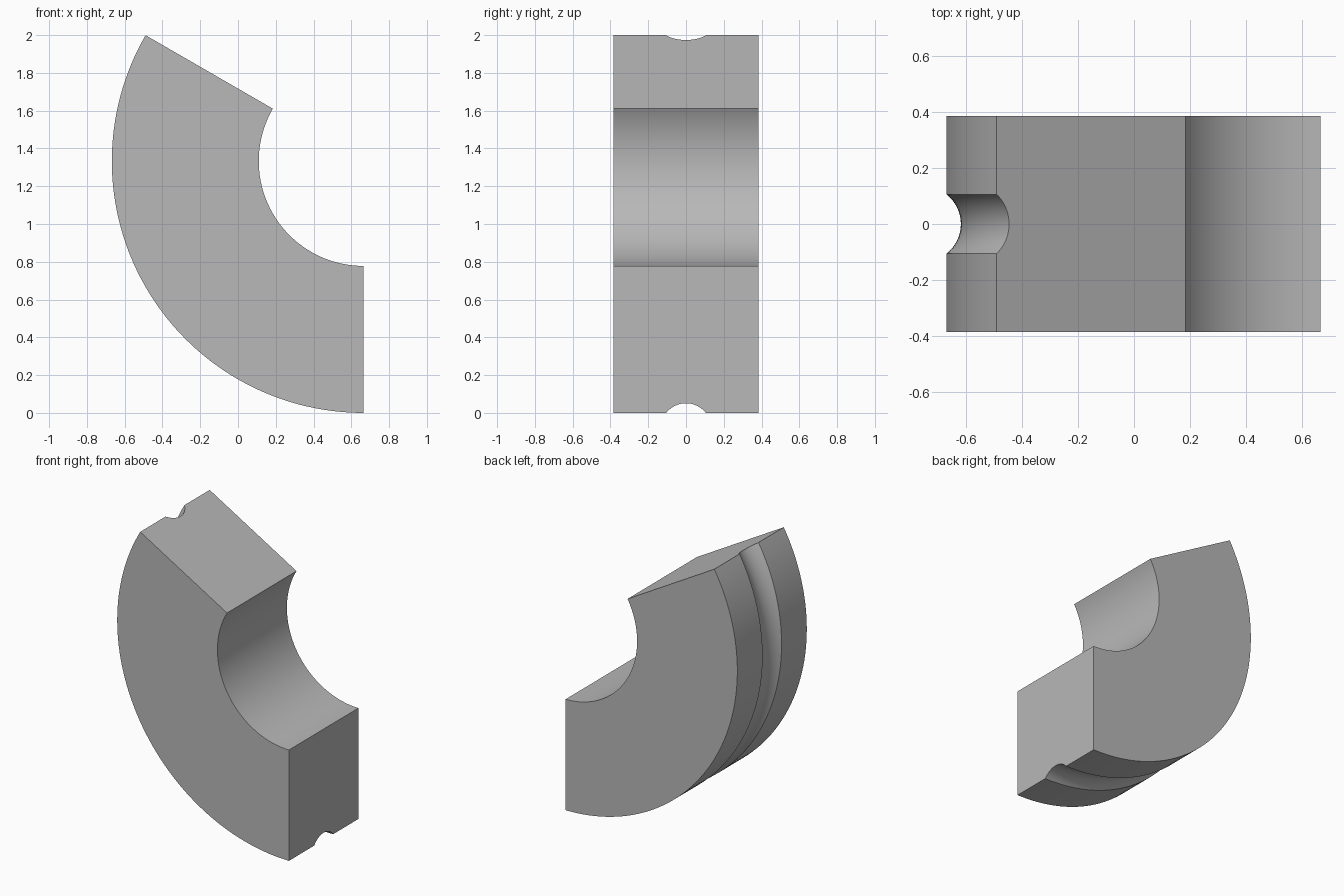
import bpy, bmesh
from math import radians, sin, cos, asin

if "Cube" in bpy.data.objects:
    bpy.data.objects.remove(bpy.data.objects["Cube"], do_unlink=True)

OUTER, INNER = 1.333, 0.555      # ring radii
HALF_WIDTH = 0.385
CENTRE_X = 0.665                 # axis of the ring runs along y
GROOVE_HALF, GROOVE_DEPTH = 0.105, 0.051
SWEEP = radians(120)

# Plain grey material
grey = bpy.data.materials.new("plain grey")
grey.use_nodes = True
colour = (0.48, 0.48, 0.48, 1)
grey.diffuse_color = colour
grey.node_tree.nodes["Principled BSDF"].inputs["Base Color"].default_value = colour

# Cross-section at the lowest point, with a round groove in the outer rim
groove_r = (GROOVE_HALF ** 2 + GROOVE_DEPTH ** 2) / (2 * GROOVE_DEPTH)
half_angle = asin(GROOVE_HALF / groove_r)
groove_z = GROOVE_DEPTH - groove_r
profile = [(-HALF_WIDTH, OUTER - INNER), (-HALF_WIDTH, 0)]
STEPS = 16
for i in range(STEPS + 1):
    a = half_angle * (2 * i / STEPS - 1)
    profile.append((groove_r * sin(a), groove_z + groove_r * cos(a)))
profile += [(HALF_WIDTH, 0), (HALF_WIDTH, OUTER - INNER)]

# Sweep the section round the axis into a solid segment
bm = bmesh.new()
section = bm.faces.new([bm.verts.new((CENTRE_X, y, z)) for y, z in profile])
bmesh.ops.spin(bm, geom=[section, *section.edges, *section.verts],
               cent=(CENTRE_X, 0, OUTER), axis=(0, 1, 0),
               angle=SWEEP, steps=64)
bmesh.ops.recalc_face_normals(bm, faces=bm.faces)

mesh = bpy.data.meshes.new("grooved_ring_segment")
bm.to_mesh(mesh)
bm.free()
mesh.materials.append(grey)
segment = bpy.data.objects.new("grooved_ring_segment", mesh)
bpy.context.collection.objects.link(segment)

# Smooth curved walls, crisp edges
bpy.ops.object.select_all(action="DESELECT")
segment.select_set(True)
bpy.context.view_layer.objects.active = segment
bpy.ops.object.shade_smooth_by_angle(angle=radians(30))
